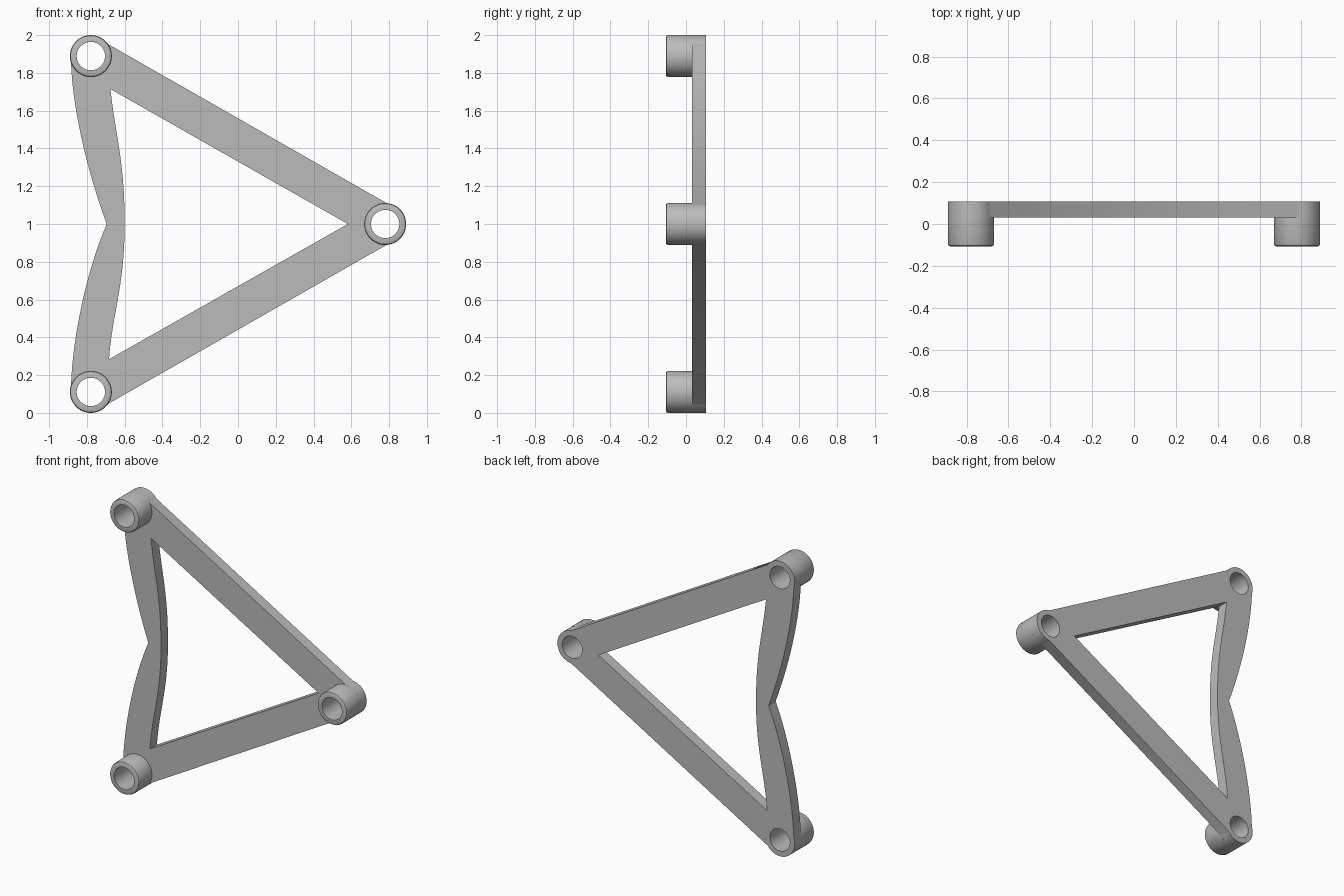
import bpy
import bmesh
from math import cos, sin, radians, pi
from mathutils import Vector
from mathutils.geometry import interpolate_bezier

cube = bpy.data.objects.get("Cube")
if cube:
    bpy.data.objects.remove(cube, do_unlink=True)

grey = bpy.data.materials.new("plain grey")
grey.use_nodes = True
grey.diffuse_color = (0.5, 0.5, 0.5, 1)
grey.node_tree.nodes["Principled BSDF"].inputs["Base Color"].default_value = (0.5, 0.5, 0.5, 1)

R, HOLE = 0.111, 0.075
FRONT, STEP, BACK = -0.107, 0.032, 0.107
RIGHT, TOP, BOTTOM = Vector((0.779, 1.0)), Vector((-0.779, 1.889)), Vector((-0.779, 0.111))


def arc(centre, radius, start, end, n):
    """Points along an arc, angles in degrees."""
    return [centre + radius * Vector((cos(a), sin(a)))
            for a in (radians(start + (end - start) * i / n) for i in range(n + 1))]


def bezier(a, h1, h2, b, n=16):
    return [Vector(p[:2]) for p in interpolate_bezier(*(Vector((*q, 0)) for q in (a, h1, h2, b)), n)]


def finish(obj):
    obj.data.materials.clear()
    obj.data.materials.append(grey)
    bpy.ops.object.select_all(action='DESELECT')
    obj.select_set(True)
    bpy.context.view_layer.objects.active = obj
    bpy.ops.object.shade_smooth_by_angle(angle=radians(25))


# Flat frame outline: rounded corners, straight bars, waisted web
top_arc = arc(TOP, R, 34.6, 199, 24)
bottom_arc = arc(BOTTOM, R, 161, 325.4, 24)
waist = (-0.695, 1.0)
web_top = bezier(top_arc[-1], (-0.875, 1.6), (-0.795, 1.27), waist)
web_bottom = bezier(waist, (-0.795, 0.77), (-0.875, 0.42), bottom_arc[0])
outline = arc(RIGHT, R, -86, 86, 24) + top_arc + web_top[1:] + web_bottom[1:-1] + bottom_arc

# Window inside the frame
window = bezier((-0.675, 1.714), (-0.65, 1.47), (-0.6, 1.34), (-0.6, 1.0))
window += bezier((-0.6, 1.0), (-0.6, 0.67), (-0.665, 0.53), (-0.683, 0.284))[1:]
window.append(Vector((0.582, 1.0)))

loops = [outline, window] + [arc(c, HOLE, 0, 360, 48)[:-1] for c in (RIGHT, TOP, BOTTOM)]
curve = bpy.data.curves.new("frame_plate", 'CURVE')
curve.dimensions = '2D'
curve.fill_mode = 'BOTH'
curve.extrude = (BACK - STEP) / 2
for loop in loops:
    spline = curve.splines.new('POLY')
    spline.points.add(len(loop) - 1)
    for point, p in zip(spline.points, loop):
        point.co = (p.x, p.y, 0, 1)
    spline.use_cyclic_u = True
plate = bpy.data.objects.new("frame_plate", curve)
bpy.context.collection.objects.link(plate)
plate.rotation_euler.x = pi / 2
plate.location.y = (BACK + STEP) / 2
bpy.ops.object.select_all(action='DESELECT')
plate.select_set(True)
bpy.context.view_layer.objects.active = plate
bpy.ops.object.convert(target='MESH')
plate = bpy.context.object
bm = bmesh.new()
bm.from_mesh(plate.data)
bmesh.ops.remove_doubles(bm, verts=bm.verts, dist=0.0001)
bmesh.ops.recalc_face_normals(bm, faces=bm.faces)
bm.to_mesh(plate.data)
bm.free()
finish(plate)


# Hollow bosses with a softened front rim
def boss(name, centre, n=48):
    b = 0.012
    profile = [(HOLE, STEP), (HOLE, FRONT), (R - b, FRONT),
               (R - b * 0.3, FRONT + b * 0.3), (R, FRONT + b), (R, STEP)]
    bm = bmesh.new()
    rings = [[bm.verts.new((r * cos(2 * pi * i / n), y, r * sin(2 * pi * i / n)))
              for i in range(n)] for r, y in profile]
    for a, c in zip(rings, rings[1:]):
        for i in range(n):
            j = (i + 1) % n
            bm.faces.new((a[i], c[i], c[j], a[j]))
    # The front rim faces forward
    rim = bm.faces[:][n]
    rim.normal_update()
    if rim.normal.y > 0:
        bmesh.ops.reverse_faces(bm, faces=bm.faces)
    mesh = bpy.data.meshes.new(name)
    bm.to_mesh(mesh)
    bm.free()
    obj = bpy.data.objects.new(name, mesh)
    obj.location = (centre.x, 0, centre.y)
    bpy.context.collection.objects.link(obj)
    finish(obj)


for name, centre in (("left_boss", RIGHT), ("upper_right_boss", TOP), ("lower_right_boss", BOTTOM)):
    boss(name, centre)
